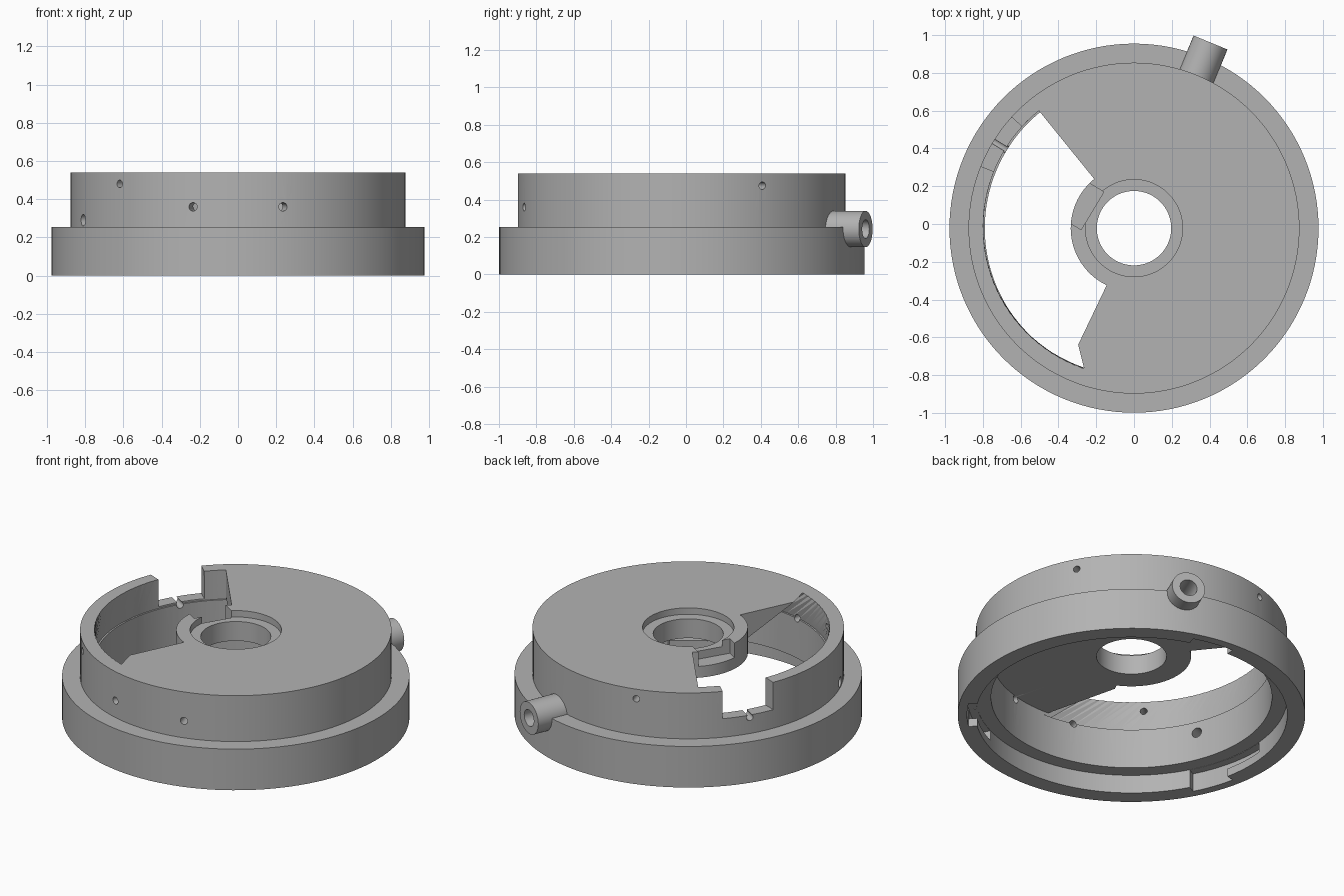
import bpy, bmesh
from math import cos, sin, pi, radians
from mathutils import Matrix

cube = bpy.data.objects.get("Cube")
if cube:
    bpy.data.objects.remove(cube)

CENTRE = (0, -0.022, 0)
SEGMENTS = 128

grey = bpy.data.materials.new("plain grey")
grey.use_nodes = True
grey.diffuse_color = (0.45, 0.45, 0.45, 1)
grey.node_tree.nodes["Principled BSDF"].inputs["Base Color"].default_value = (0.45, 0.45, 0.45, 1)


def finish(name, bm, cutter=False):
    bmesh.ops.recalc_face_normals(bm, faces=bm.faces)
    mesh = bpy.data.meshes.new(name)
    bm.to_mesh(mesh)
    bm.free()
    mesh.materials.append(grey)
    obj = bpy.data.objects.new(name, mesh)
    obj.location = CENTRE
    bpy.context.collection.objects.link(obj)
    if cutter:
        obj.hide_render = True
        obj.hide_set(True)
        obj.display_type = 'WIRE'
    return obj


def revolve(name, profile):
    """Turn a closed (radius, height) profile around the z axis."""
    bm = bmesh.new()
    rings = []
    for i in range(SEGMENTS):
        a = 2 * pi * i / SEGMENTS
        rings.append([bm.verts.new((r * cos(a), r * sin(a), z)) for r, z in profile])
    n = len(profile)
    for i, ring in enumerate(rings):
        after = rings[(i + 1) % SEGMENTS]
        for j in range(n):
            k = (j + 1) % n
            bm.faces.new((ring[j], ring[k], after[k], after[j]))
    return finish(name, bm)


def sector(name, r0, r1, z0, z1, start, end, low_end=None):
    """Annular sector block; low_end swings the outer lower edge further round."""
    bm = bmesh.new()
    steps = max(6, int((end - start) / 3))
    rows = []
    for i in range(steps + 1):
        t = i / steps
        a = radians(start + (end - start) * t)
        b = radians(start + ((low_end or end) - start) * t)
        corners = ((r0, a, z0), (r1, b, z0), (r1, a, z1), (r0, a, z1))
        rows.append([bm.verts.new((r * cos(q), r * sin(q), z)) for r, q, z in corners])
    for p, q in zip(rows, rows[1:]):
        for j in range(4):
            k = (j + 1) % 4
            bm.faces.new((p[j], p[k], q[k], q[j]))
    bm.faces.new(rows[0])
    bm.faces.new(rows[-1])
    if low_end:
        bmesh.ops.triangulate(bm, faces=bm.faces)
    return finish(name, bm, True)


def radial_rod(name, radius, r0, r1, angle, z, cutter=True):
    """Cylinder lying along a radius of the housing."""
    bm = bmesh.new()
    place = (Matrix.Rotation(radians(angle), 4, 'Z')
             @ Matrix.Translation(((r0 + r1) / 2, 0, z))
             @ Matrix.Rotation(pi / 2, 4, 'Y'))
    bmesh.ops.create_cone(bm, cap_ends=True, segments=32, radius1=radius,
                          radius2=radius, depth=r1 - r0, matrix=place)
    return finish(name, bm, cutter)


def cut(obj, cutter):
    mod = obj.modifiers.new(cutter.name, 'BOOLEAN')
    mod.operation = 'DIFFERENCE'
    mod.solver = 'EXACT'
    mod.object = cutter


# Stepped housing with top plate, centre hole and stepped underside recess
housing = revolve("housing", [
    (0.977, 0), (0.977, 0.255), (0.876, 0.255), (0.876, 0.54), (0.257, 0.54),
    (0.257, 0.5), (0.197, 0.5), (0.197, 0.38), (0.79, 0.38), (0.79, 0.114),
    (0.876, 0.114), (0.876, 0)])

# Window through the plate, with one undercut edge
cut(housing, sector("window_cutter", 0.335, 0.8, 0.36, 0.6, 129, 244.4, 268.5))

# Notch through the side wall
cut(housing, sector("wall_notch_cutter", 0.74, 0.95, 0.37, 0.62, 137.8, 158))

# Flat notch in the hub collar
bm = bmesh.new()
bmesh.ops.create_cube(bm, size=1, matrix=Matrix.Translation((-0.22, 0.092, 0.55))
                      @ Matrix.Rotation(radians(149), 4, 'Z')
                      @ Matrix.Translation((0.075, 0, 0))
                      @ Matrix.Diagonal((0.15, 0.233, 0.2, 1)))
cut(housing, finish("hub_notch_cutter", bm, True))

# Three bayonet slots inside the lower rim
for i in range(3):
    turn = 120 * i
    cut(housing, sector(f"slot_entry_cutter_{i}", 0.85, 0.925, -0.05, 0.113, 192 + turn, 208 + turn))
    cut(housing, sector(f"slot_groove_cutter_{i}", 0.851, 0.924, 0.05, 0.112, 175 + turn, 193 + turn))

# Small screw holes in the side wall
for i, (angle, z, radius) in enumerate([
        (29.4, 0.475, 0.02), (105.5, 0.48, 0.02), (225, 0.48, 0.02),
        (148.3, 0.355, 0.02), (-74.4, 0.36, 0.022), (-105.6, 0.36, 0.022),
        (202.3, 0.29, 0.03)]):
    cut(housing, radial_rod(f"screw_hole_cutter_{i}", radius, 0.74, 0.95, angle, z))

# Side tube with its bore
tube = radial_rod("side_tube", 0.097, 0.83, 1.063, 67.6, 0.243, False)
bore = radial_rod("tube_bore_cutter", 0.05, 0.7, 1.2, 67.6, 0.243)
cut(tube, bore)
cut(housing, bore)

# Bake the cuts and smooth the round walls
for obj in (housing, tube):
    bpy.ops.object.select_all(action='DESELECT')
    obj.select_set(True)
    bpy.context.view_layer.objects.active = obj
    for mod in list(obj.modifiers):
        bpy.ops.object.modifier_apply(modifier=mod.name)
    bpy.ops.object.shade_smooth_by_angle(angle=radians(30))

for obj in list(bpy.data.objects):
    if "_cutter" in obj.name:
        bpy.data.objects.remove(obj)
